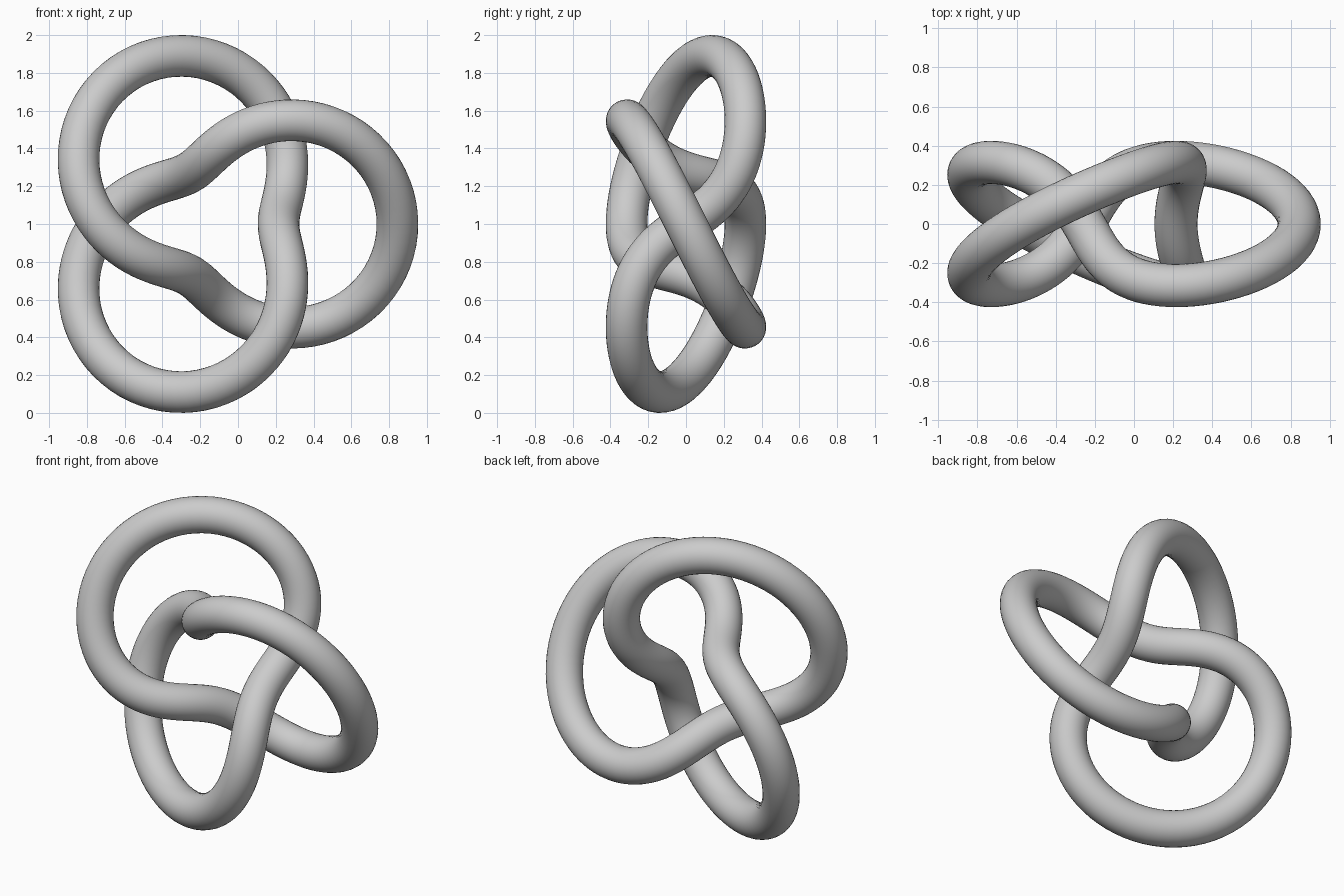
import bpy
from math import sin, cos, pi

if "Cube" in bpy.data.objects:
    bpy.data.objects.remove(bpy.data.objects["Cube"])

# Proportions of a (2,3) torus knot: ring radius, winding radius, tube radius
UNIT = 0.3147
RING, WIND, TUBE = 2 * UNIT, UNIT, 0.35 * UNIT
COUNT = 240


def knot_point(t):
    r = RING + WIND * cos(3 * t)
    return (r * cos(2 * t), -WIND * sin(3 * t), r * sin(2 * t))


points = [knot_point(2 * pi * i / COUNT) for i in range(COUNT)]

# Centre the path on x = 0 and rest the tube on z = 0
xs = [p[0] for p in points]
zs = [p[2] for p in points]
dx = -(max(xs) + min(xs)) / 2
dz = TUBE - min(zs)

# Closed path swept with a round section
curve = bpy.data.curves.new("trefoil_knot", 'CURVE')
curve.dimensions = '3D'
curve.twist_mode = 'MINIMUM'
curve.bevel_depth = TUBE
curve.bevel_resolution = 14
spline = curve.splines.new('POLY')
spline.points.add(COUNT - 1)
for sp, (x, y, z) in zip(spline.points, points):
    sp.co = (x + dx, y, z + dz, 1)
spline.use_cyclic_u = True
spline.use_smooth = True

knot = bpy.data.objects.new("trefoil_knot", curve)
bpy.context.collection.objects.link(knot)

# Turn the swept path into a smooth mesh
bpy.context.view_layer.objects.active = knot
knot.select_set(True)
bpy.ops.object.convert(target='MESH')
bpy.ops.object.shade_smooth()
